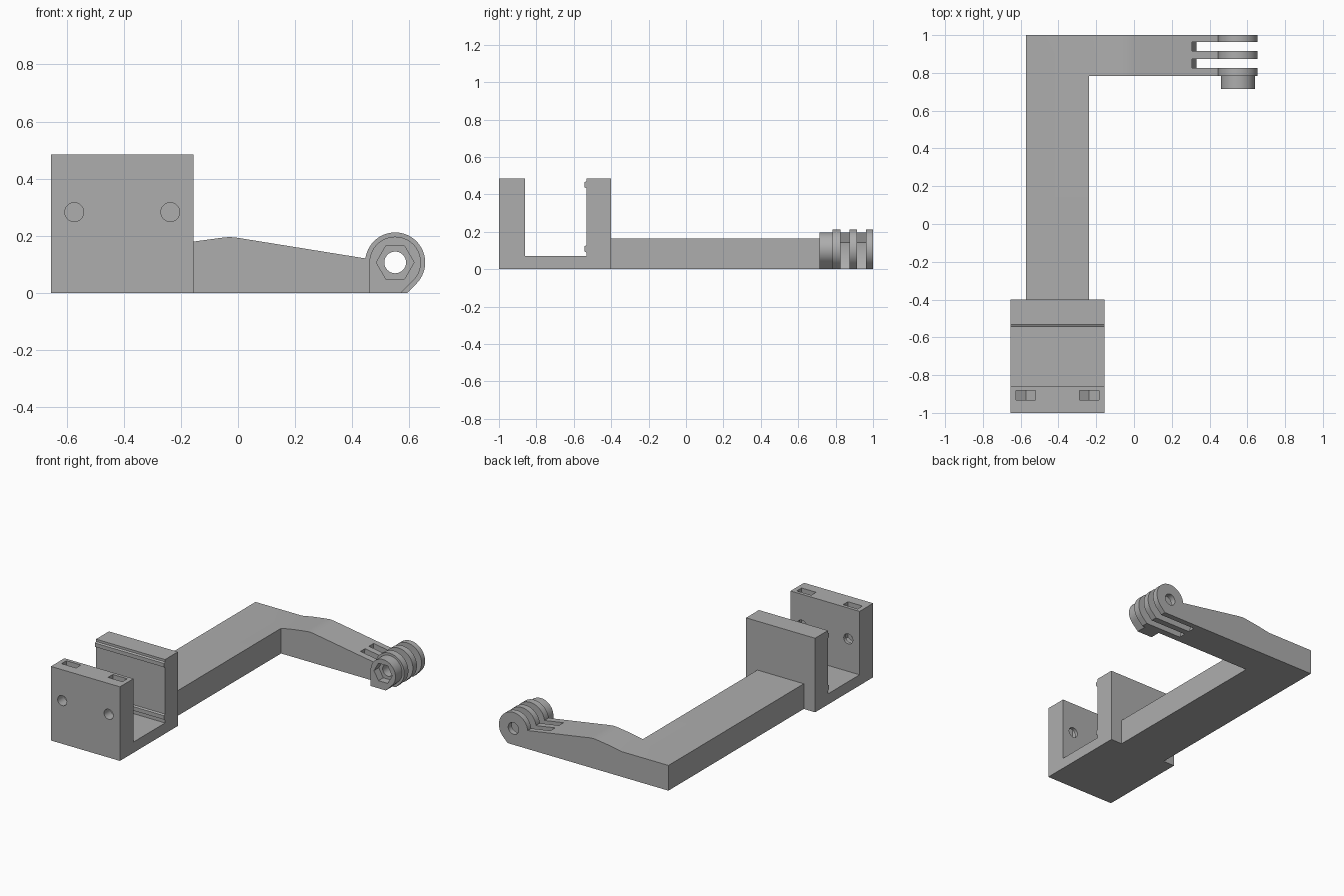
import bpy
import bmesh
from math import sin, cos, pi, radians
from mathutils import Vector

cube = bpy.data.objects.get("Cube")
if cube:
    bpy.data.objects.remove(cube)

grey = bpy.data.materials.new("plain grey")
grey.use_nodes = True
colour = (0.42, 0.42, 0.42, 1)
grey.diffuse_color = colour
grey.node_tree.nodes["Principled BSDF"].inputs["Base Color"].default_value = colour


def prism(name, profile, start, end, axis="y"):
    """Extrude a closed outline: (x, z) along y, or (y, z) along x."""
    place = {"y": lambda a, b: (a, start, b), "x": lambda a, b: (start, a, b)}[axis]
    step = Vector((0, end - start, 0) if axis == "y" else (end - start, 0, 0))
    bm = bmesh.new()
    face = bm.faces.new([bm.verts.new(place(a, b)) for a, b in profile])
    grown = bmesh.ops.extrude_face_region(bm, geom=[face])["geom"]
    verts = [g for g in grown if isinstance(g, bmesh.types.BMVert)]
    bmesh.ops.translate(bm, verts=verts, vec=step)
    bmesh.ops.recalc_face_normals(bm, faces=bm.faces)
    mesh = bpy.data.meshes.new(name)
    bm.to_mesh(mesh)
    bm.free()
    mesh.materials.append(grey)
    obj = bpy.data.objects.new(name, mesh)
    bpy.context.collection.objects.link(obj)
    return obj


def arc(cx, cz, r, first, last, steps):
    angles = [radians(first + (last - first) * i / steps) for i in range(steps + 1)]
    return [(cx + r * cos(a), cz + r * sin(a)) for a in angles]


def ring(cx, cz, r, sides, turn=0):
    return arc(cx, cz, r, turn, turn + 360, sides)[:-1]


def rect(a0, a1, b0, b1):
    return [(a0, b0), (a1, b0), (a1, b1), (a0, b1)]


def combine(target, others, operation="DIFFERENCE"):
    for other in others:
        other.hide_render = True
        mod = target.modifiers.new("combine", "BOOLEAN")
        mod.operation, mod.solver, mod.object = operation, "EXACT", other
        bpy.context.view_layer.objects.active = target
        bpy.ops.object.modifier_apply(modifier=mod.name)
        bpy.data.objects.remove(other)


def finish(obj):
    bm = bmesh.new()
    bm.from_mesh(obj.data)
    bmesh.ops.remove_doubles(bm, verts=bm.verts, dist=0.0001)
    bmesh.ops.dissolve_limit(bm, angle_limit=radians(0.5), verts=bm.verts, edges=bm.edges)
    bm.to_mesh(obj.data)
    bm.free()
    bpy.ops.object.select_all(action="DESELECT")
    obj.select_set(True)
    bpy.context.view_layer.objects.active = obj
    bpy.ops.object.shade_smooth_by_angle(angle=radians(20))


# U-shaped clamp with two small ribs on the inner back wall
wall, rib = -0.533, -0.544
outline = [(-1, 0), (-0.4, 0), (-0.4, 0.485), (wall, 0.485)]
for top, bottom in ((0.47, 0.433), (0.128, 0.09)):
    outline += [(wall, top), (rib, top - 0.006), (rib, bottom + 0.006), (wall, bottom)]
outline += [(wall, 0.07), (-0.86, 0.07), (-0.86, 0.485), (-1, 0.485)]
clamp = prism("clamp", outline, -0.655, -0.155, "x")

# Screw holes and nut slots, open at the top, in the front wall
hole_z, nut_r = 0.283, 0.0606
for x in (-0.573, -0.237):
    nut = [(x + nut_r * cos(pi / 6), 0.6), (x - nut_r * cos(pi / 6), 0.6)]
    nut += ring(x, hole_z, nut_r, 6, 30)[2:]
    nut += [(x + nut_r * cos(pi / 6), hole_z - nut_r / 2)] if len(nut) < 6 else []
    combine(clamp, [prism("screw_cutter", ring(x, hole_z, 0.033, 32), -1.1, -0.8),
                    prism("nut_cutter", nut, -0.932, -0.882)])
finish(clamp)

# Cross arm with a rounded hinge end
px, pz, pr = 0.55, 0.107, 0.105
cut = px - pz + pr * 2 ** 0.5
side = [(-0.573, 0), (-0.573, 0.165), (-0.237, 0.165), (-0.155, 0.18), (-0.06, 0.193),
        (-0.03, 0.196), (0, 0.193), (0.446, 0.121)]
side += arc(px, pz, pr, 172, -45, 48) + [(cut, 0)]
arm = prism("bent_arm", side, 0.784, 1)
long_leg = prism("long_leg", rect(-0.573, -0.237, 0, 0.165), -0.4, 0.784)
combine(arm, [long_leg], "UNION")

# Nut boss on the front of the hinge
br = 0.09
boss = prism("nut_boss", [(px - br, 0)] + arc(px, pz, br, 180, -45, 48)
             + [(px - pz + br * 2 ** 0.5, 0)], 0.715, 0.784)
combine(boss, [prism("hex_cutter", ring(px, pz, 0.066, 6), 0.65, 0.765),
               prism("pin_cutter", ring(px, pz, 0.038, 32), 0.6, 1.1)])
finish(boss)

# Two slots leave three hinge fingers, with a pin hole through all
slots = [prism("slot_cutter", ring(px, pz, 0.245, 64), y0, y1)
         for y0, y1 in ((0.827, 0.874), (0.915, 0.963))]
combine(arm, slots + [prism("pin_cutter", ring(px, pz, 0.038, 32), 0.6, 1.1)])
finish(arm)
